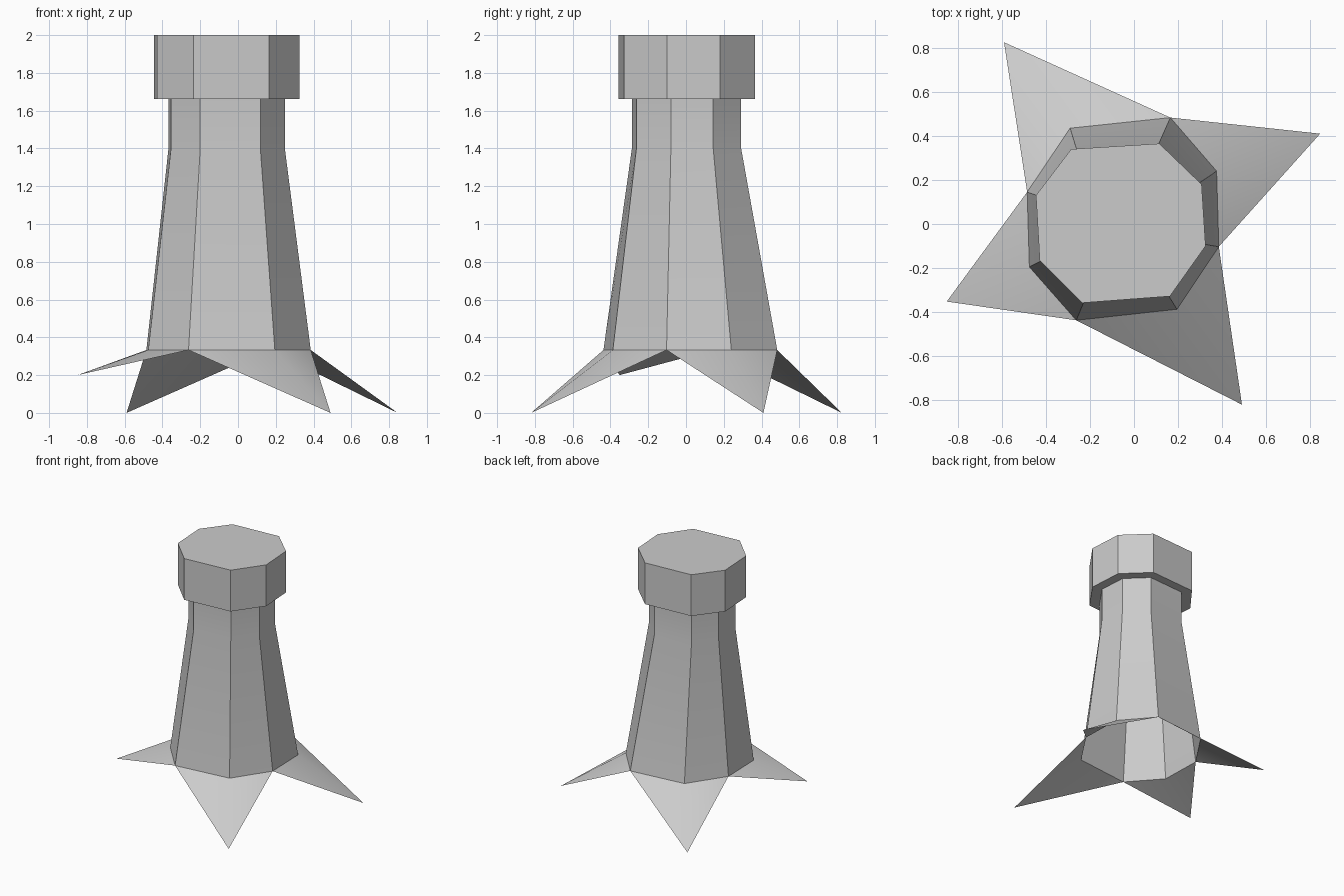
import bpy
import math

if "Cube" in bpy.data.objects:
    bpy.data.objects.remove(bpy.data.objects["Cube"], do_unlink=True)

stone = bpy.data.materials.new("grey stone")
stone.use_nodes = True
grey = (0.6, 0.6, 0.6, 1)
stone.diffuse_color = grey
stone.node_tree.nodes["Principled BSDF"].inputs["Base Color"].default_value = grey

CENTRE_X = -0.06
BASE_Z, NECK_Z, CAP_Z, TOP_Z = 0.333, 1.4, 1.663, 2.0

# Irregular octagons, listed clockwise from the back right corner
CAP = [(-0.285, 0.34), (0.115, 0.365), (0.307, 0.18), (0.325, -0.1),
       (0.163, -0.328), (-0.235, -0.358), (-0.428, -0.165), (-0.445, 0.13)]
BASE = [(-0.29, 0.435), (0.165, 0.483), (0.375, 0.24), (0.385, -0.103),
        (0.195, -0.387), (-0.262, -0.437), (-0.475, -0.195), (-0.485, 0.145)]
NECK = [(CENTRE_X + (x - CENTRE_X) * 0.8, y * 0.8) for x, y in CAP]


def add_mesh(name, verts, faces):
    mesh = bpy.data.meshes.new(name)
    mesh.from_pydata(verts, [], faces)
    mesh.materials.append(stone)
    obj = bpy.data.objects.new(name, mesh)
    bpy.context.collection.objects.link(obj)
    bpy.ops.object.select_all(action='DESELECT')
    obj.select_set(True)
    bpy.context.view_layer.objects.active = obj
    bpy.ops.object.shade_smooth_by_angle(angle=math.radians(30))
    return obj


def loft(name, rings, closed_top=False):
    """Join stacked (outline, height) rings with side walls."""
    n = len(rings[0][0])
    verts = [(x, y, z) for outline, z in rings for x, y in outline]
    faces = []
    for r in range(len(rings) - 1):
        for i in range(n):
            j = (i + 1) % n
            faces.append((r * n + j, r * n + i, (r + 1) * n + i, (r + 1) * n + j))
    if closed_top:
        faces.append(tuple(reversed(range(len(verts) - n, len(verts)))))
    return add_mesh(name, verts, faces)


# Tapered hollow shaft, open at the bottom
loft("tower_shaft", [(BASE, BASE_Z), (NECK, NECK_Z), (NECK, CAP_Z)])

# Overhanging cap with its underside ledge
loft("tower_cap", [(NECK, CAP_Z), (CAP, CAP_Z), (CAP, TOP_Z)], closed_top=True)

# Pointed root flaps, each hung from two neighbouring sides of the base
TIPS = {"back_right": (-0.59, 0.825, 0), "back_left": (0.845, 0.41, 0),
        "front_left": (0.49, -0.82, 0), "front_right": (-0.85, -0.352, 0.2)}
for k, (side, tip) in enumerate(TIPS.items()):
    rim = [(*BASE[(2 * k + d) % 8], BASE_Z) for d in (-1, 0, 1)]
    add_mesh("root_" + side, rim + [tip], [(0, 1, 3), (1, 2, 3)])
